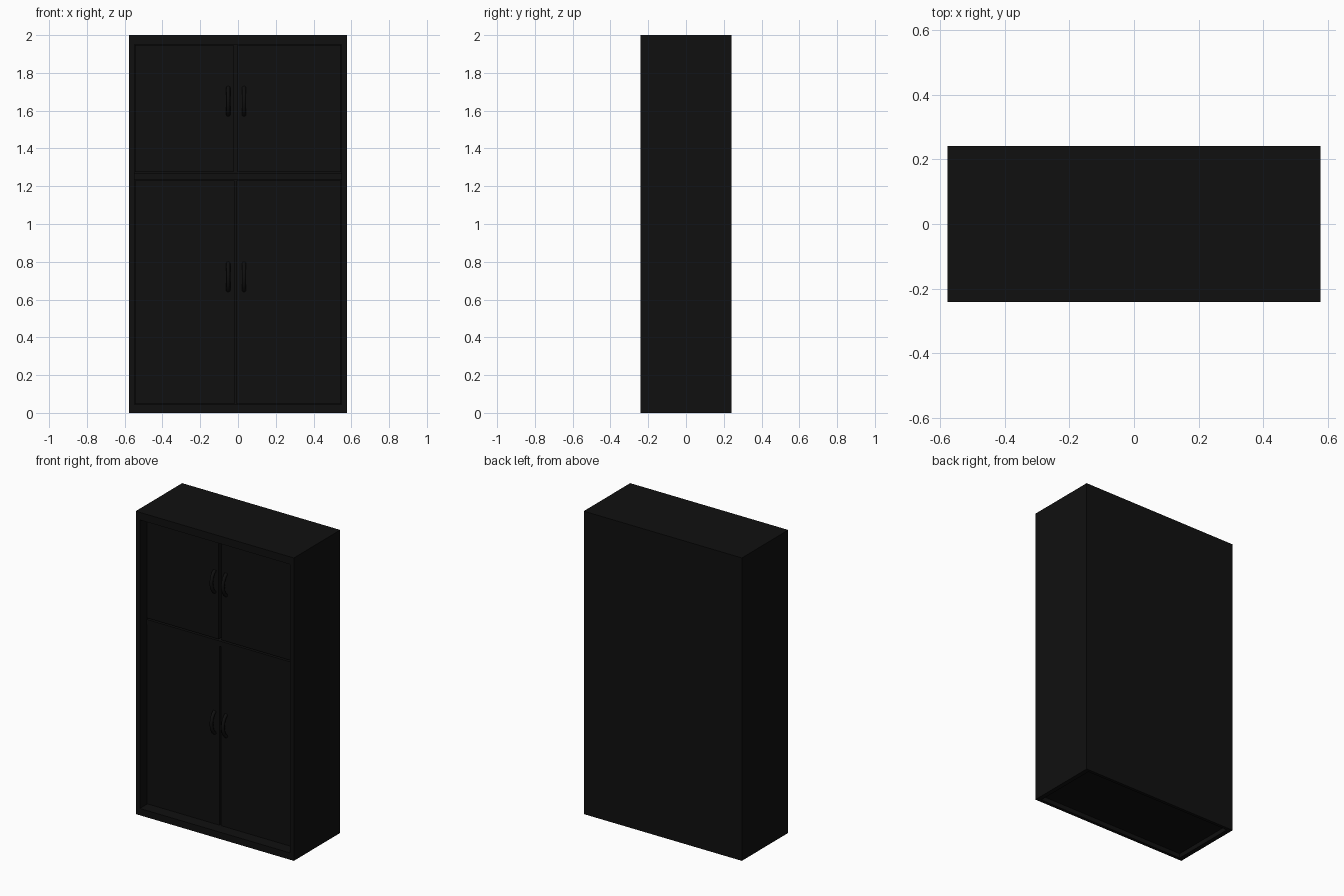
import bpy, math

if "Cube" in bpy.data.objects:
    bpy.data.objects.remove(bpy.data.objects["Cube"])

W, D, H = 0.5775, 0.242, 2.0      # half width, half depth, height
T = 0.03                          # panel thickness
DOOR_Y = -0.168                   # front plane of the recessed doors
IN = W - T

black = bpy.data.materials.new("black_finish")
black.diffuse_color = (0.005, 0.005, 0.005, 1)
black.use_nodes = True
black.node_tree.nodes["Principled BSDF"].inputs["Base Color"].default_value = black.diffuse_color


def box(name, x, y, z):
    """Box from (min, max) ranges on each axis."""
    bpy.ops.mesh.primitive_cube_add(
        size=1, location=[(a + b) / 2 for a, b in (x, y, z)])
    ob = bpy.context.object
    ob.name = name
    ob.scale = [b - a for a, b in (x, y, z)]
    bpy.ops.object.transform_apply(location=False, rotation=False, scale=True)
    ob.data.materials.append(black)
    return ob


def handle(name, x, z0, z1):
    """Bowed pull handle standing off the door."""
    cu = bpy.data.curves.new(name, 'CURVE')
    cu.dimensions = '3D'
    cu.bevel_depth = 0.011
    cu.bevel_resolution = 2
    cu.use_fill_caps = True
    n = 10
    sp = cu.splines.new('POLY')
    sp.points.add(n)
    for i, p in enumerate(sp.points):
        t = i / n
        z = z0 + 0.008 + (z1 - z0 - 0.016) * t
        p.co = (x, DOOR_Y - 0.035 * math.sin(math.pi * t) ** 0.6, z, 1)
    sp.use_smooth = True
    ob = bpy.data.objects.new(name, cu)
    bpy.context.collection.objects.link(ob)
    cu.materials.append(black)


# Carcass
for side, s in (("left", -1), ("right", 1)):
    box(side + "_side", sorted((s * IN, s * W)), (-D, D), (0, H))
box("top_panel", (-IN, IN), (-D, D), (1.95, H))
box("back_panel", (-IN, IN), (D - 0.02, D), (0, 1.95))
box("floor_panel", (-IN, IN), (-D + 0.02, D - 0.02), (0.03, 0.045))
box("front_plinth", (-IN, IN), (-D, -D + 0.02), (0, 0.045))
box("middle_shelf", (-IN, IN), (DOOR_Y - 0.006, D - 0.02), (1.233, 1.268))

# Doors and handles: level, z range, centre gap, handle z range
for level, z, gap, hz in (
        ("upper", (1.275, 1.947), (-0.024, -0.002), (1.57, 1.73)),
        ("lower", (0.048, 1.230), (-0.018, -0.008), (0.64, 0.80))):
    box(level + "_left_door", (-IN + 0.002, gap[0]), (DOOR_Y, DOOR_Y + 0.03), z)
    box(level + "_right_door", (gap[1], IN - 0.002), (DOOR_Y, DOOR_Y + 0.03), z)
    handle(level + "_left_handle", -0.052, *hz)
    handle(level + "_right_handle", 0.032, *hz)
